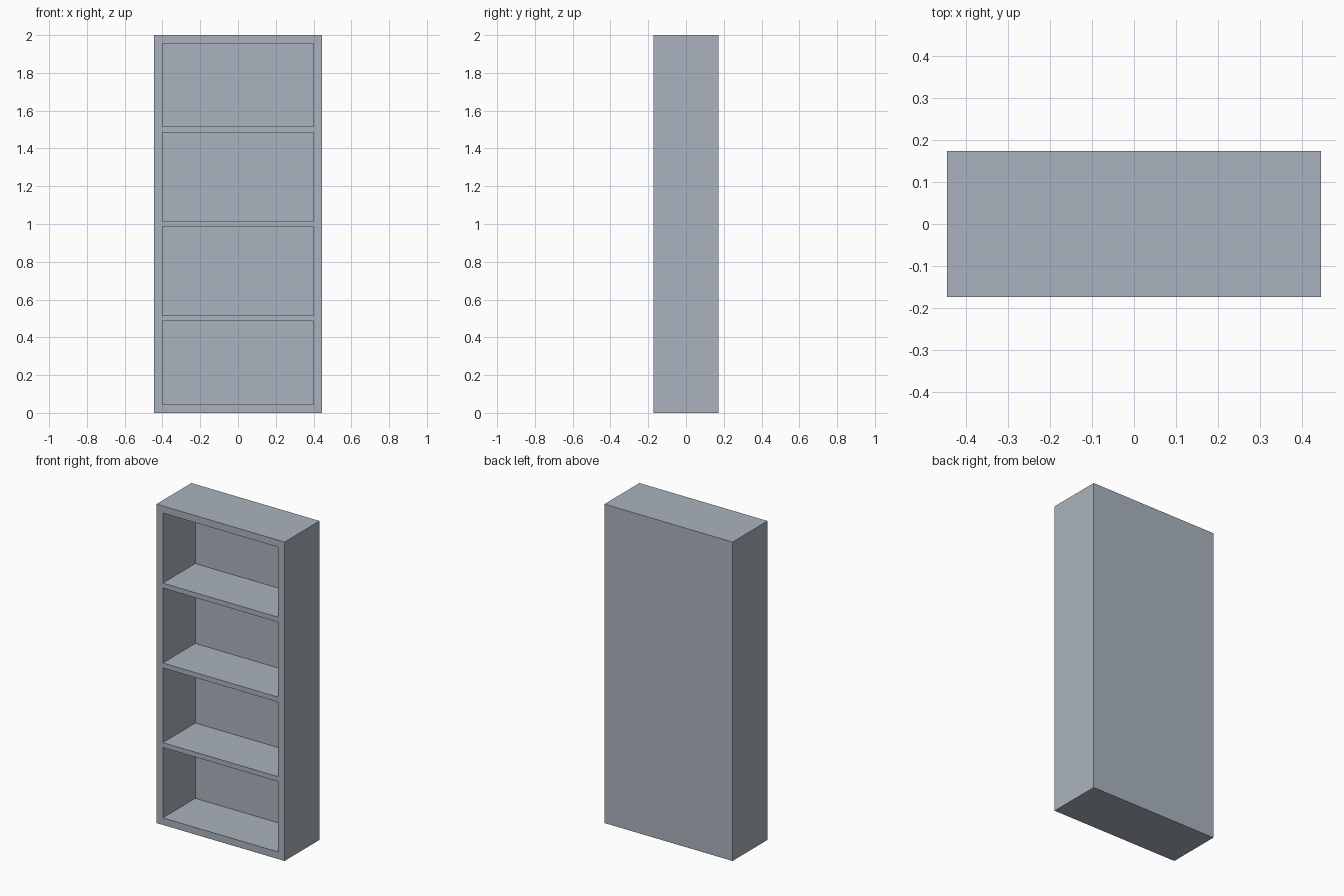
import bpy, bmesh

if "Cube" in bpy.data.objects:
    bpy.data.objects.remove(bpy.data.objects["Cube"])

W, D, H = 0.889, 0.346, 2.0      # overall size
FRAME = 0.0444                   # side, top and bottom boards
SHELF = 0.031                    # shelf board thickness
BACK = 0.025                     # back panel thickness
SHELF_CENTRES = (0.501, 1.0, 1.501)

# Grid lines of the front: board edges across and up
xs = [-W / 2, -W / 2 + FRAME, W / 2 - FRAME, W / 2]
zs = [0, FRAME]
for c in SHELF_CENTRES:
    zs += [c - SHELF / 2, c + SHELF / 2]
zs += [H - FRAME, H]

bm = bmesh.new()

# Front face as a grid; the middle column alternates board / opening
grid = [[bm.verts.new((x, -D / 2, z)) for x in xs] for z in zs]
openings = []
for j in range(len(zs) - 1):
    for i in range(3):
        f = bm.faces.new((grid[j][i], grid[j][i + 1], grid[j + 1][i + 1], grid[j + 1][i]))
        if i == 1 and j % 2 == 1:
            openings.append(f)

# Outer shell: pull the outline to the rear and close it
outline = [e for e in bm.edges if e.is_boundary]
ext = bmesh.ops.extrude_edge_only(bm, edges=outline)["geom"]
bmesh.ops.translate(bm, vec=(0, D, 0), verts=[g for g in ext if isinstance(g, bmesh.types.BMVert)])
bmesh.ops.contextual_create(bm, geom=[g for g in ext if isinstance(g, bmesh.types.BMEdge)])

# Compartments: push each opening in to the back panel
pushed = bmesh.ops.extrude_discrete_faces(bm, faces=openings)["faces"]
for f in pushed:
    bmesh.ops.translate(bm, vec=(0, D - BACK, 0), verts=f.verts)

bmesh.ops.remove_doubles(bm, verts=bm.verts, dist=1e-5)
bmesh.ops.recalc_face_normals(bm, faces=bm.faces)
mesh = bpy.data.meshes.new("bookcase")
bm.to_mesh(mesh)
bm.free()

# Blue-grey paint
paint = bpy.data.materials.new("blue_grey_paint")
paint.diffuse_color = (0.40, 0.45, 0.51, 1)
paint.use_nodes = True
paint.node_tree.nodes["Principled BSDF"].inputs["Base Color"].default_value = paint.diffuse_color
mesh.materials.append(paint)
bpy.context.collection.objects.link(bpy.data.objects.new("bookcase", mesh))
